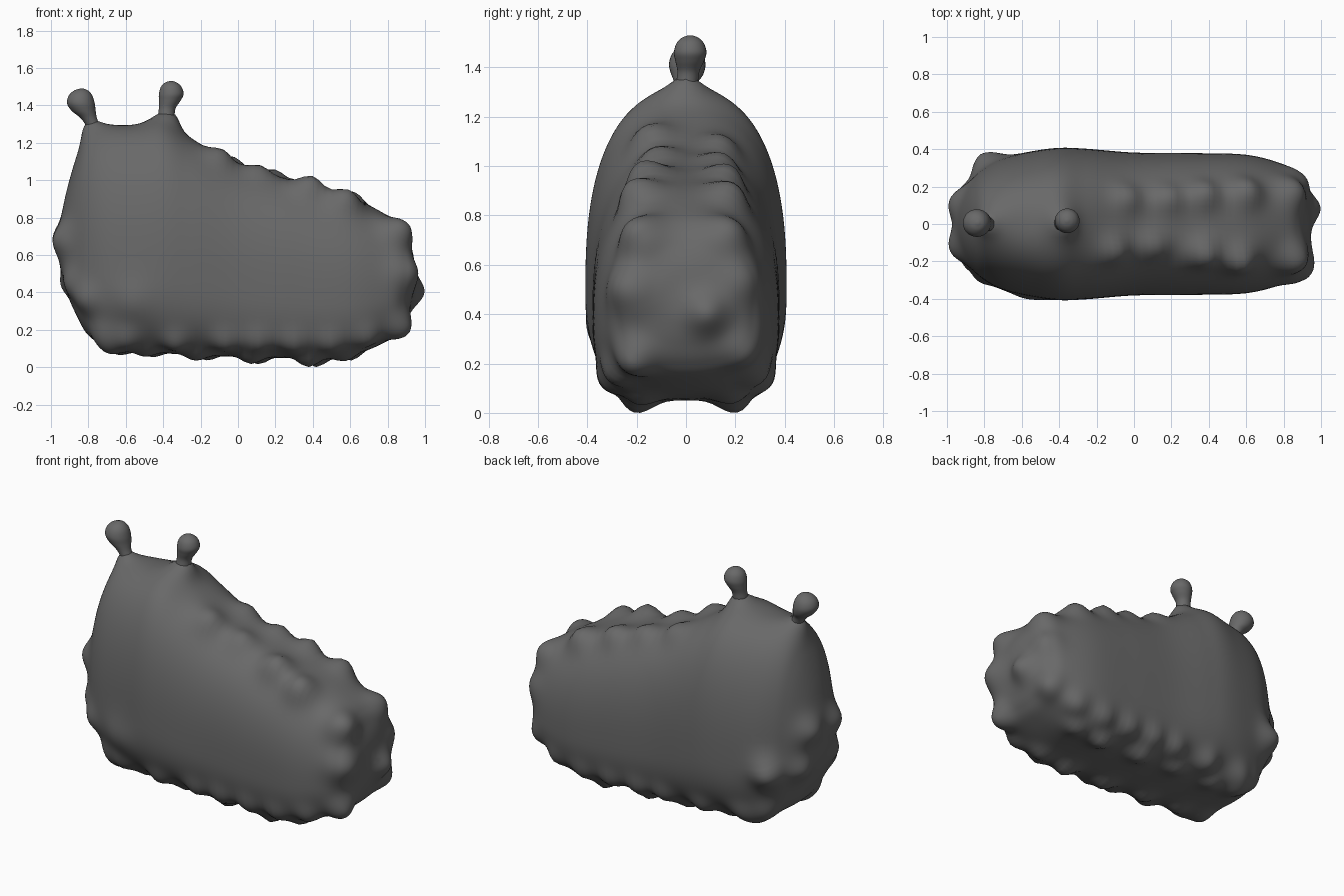
import bpy, bmesh, math
from mathutils import Vector

skin = bpy.data.materials.new("dark grey skin")
skin.diffuse_color = (0.14, 0.14, 0.14, 1)


def catmull(keys, steps):
    """Smoothly interpolate a list of tuples."""
    out = []
    for i in range(len(keys) - 1):
        p = [Vector(keys[min(max(i + k, 0), len(keys) - 1)]) for k in (-1, 0, 1, 2)]
        for s in range(steps):
            t = s / steps
            out.append(0.5 * (2 * p[1] + (p[2] - p[0]) * t
                              + (2 * p[0] - 5 * p[1] + 4 * p[2] - p[3]) * t * t
                              + (3 * p[1] - p[0] - 3 * p[2] + p[3]) * t ** 3))
    out.append(Vector(keys[-1]))
    return out


def loft(rings):
    """Skin closed rings of points and cap both ends."""
    bm = bmesh.new()
    rows = [[bm.verts.new(p) for p in ring] for ring in rings]
    n = len(rows[0])
    for a, b in zip(rows, rows[1:]):
        for i in range(n):
            j = (i + 1) % n
            bm.faces.new((a[i], a[j], b[j], b[i]))
    for row in (rows[0], rows[-1]):
        c = bm.verts.new(sum((v.co for v in row), Vector()) / n)
        for i in range(n):
            bm.faces.new((row[i], row[(i + 1) % n], c))
    bmesh.ops.recalc_face_normals(bm, faces=bm.faces)
    bm.normal_update()
    return bm


def finish(bm, name):
    mesh = bpy.data.meshes.new(name)
    for f in bm.faces:
        f.smooth = True
    bm.to_mesh(mesh)
    bm.free()
    mesh.materials.append(skin)
    ob = bpy.data.objects.new(name, mesh)
    bpy.context.collection.objects.link(ob)
    return ob


# Body stations: x, bottom, top, half width, roundness of the top and of the bottom
stations = [
    (-.955, .60, .70, .04, 2, 2), (-.945, .51, .80, .10, 2, 2),
    (-.912, .39, .96, .175, 2.1, 2.2), (-.86, .27, 1.13, .245, 2.2, 2.4),
    (-.80, .17, 1.235, .30, 2.25, 2.5), (-.70, .11, 1.28, .352, 2.3, 2.6),
    (-.55, .085, 1.295, .388, 2.4, 2.8), (-.40, .075, 1.305, .407, 2.45, 2.8),
    (-.25, .065, 1.22, .402, 2.5, 2.8), (0, .055, 1.085, .382, 2.5, 2.8),
    (.3, .05, .995, .379, 2.5, 2.8), (.6, .065, .91, .37, 2.4, 2.7),
    (.8, .14, .81, .318, 2.3, 2.4), (.875, .205, .745, .262, 2.2, 2.3),
    (.915, .285, .67, .20, 2.1, 2.1), (.937, .37, .60, .12, 2, 2),
    (.945, .45, .52, .03, 2, 2)]

SIDES = 112
rings = []
for x, zb, zt, hw, top, bottom in [(*k[:3], *k[3:]) for k in catmull(stations, 8)]:
    mid = zb + .36 * (zt - zb)
    ring = []
    for i in range(SIDES):
        a = math.tau * i / SIDES
        c, s = math.cos(a), math.sin(a)
        n, h = (top, zt - mid) if s > 0 else (bottom, mid - zb)
        ring.append((x, hw * math.copysign(abs(c) ** (2 / n), c),
                     mid + h * math.copysign(abs(s) ** (2 / n), s)))
    rings.append(ring)
body = loft(rings)

# Knobs: x, y, z, height, radius
knobs = [
    (-.96, -.13, .68, .053, .09), (-.95, .11, .69, .05, .09),
    (-.90, -.20, .45, .035, .08), (-.90, .14, .45, .04, .08),
    (-.78, .31, .45, .075, .09), (-.82, -.27, .36, .04, .08),
    (-.58, -.38, .35, .025, .11), (-.74, -.25, .14, .045, .08),
    (-.74, .25, .14, .045, .08),
    (.95, .08, .41, .058, .08), (.90, -.24, .51, .065, .10),
    (.89, .23, .53, .035, .09), (.87, -.21, .22, .075, .08),
    (.85, .23, .25, .045, .08), (.88, -.20, .74, .085, .09),
    (.86, .17, .74, .06, .09),
    # Swollen roots of the eye stalks
    (-.77, 0, 1.26, .03, .10), (-.765, 0, 1.26, .035, .05),
    (-.38, 0, 1.31, .03, .11), (-.37, 0, 1.31, .04, .06)]
# Two irregular rows along the back
for x, y, z, h, r in ((-.11, -.15, 1.13, .055, .085), (.11, -.12, 1.03, .045, .08),
                      (.36, -.15, .95, .08, .085), (.58, -.19, .87, .08, .085),
                      (-.03, .13, 1.08, .045, .08), (.17, .14, 1.01, .05, .08),
                      (.39, .16, .94, .065, .08), (.60, .17, .88, .065, .085)):
    knobs.append((x, y, z, h, r))
for side in (-1, 1):
    # Feet and side lobes along the lower edge
    for x, h in ((-.66, .045), (-.48, .04), (-.20, .045), (.10, .055), (.39, .07), (.60, .045)):
        knobs.append((x + .02 * side, side * .20, .05, h, .075))
    for x in (-.60, -.34, -.07, .12, .29, .50, .70):
        knobs.append((x, side * .31, .13, .045, .075))

base = [(v.co.copy(), v.normal.copy()) for v in body.verts]
for x, y, z, height, radius in knobs:
    p = Vector((x, y, z))
    p = min((b[0] for b in base), key=lambda q: (q - p).length_squared)
    for v, (co, no) in zip(body.verts, base):
        d = (co - p).length / radius
        if d < 3:
            v.co += no * height * math.exp(-d * d)
for v in body.verts:
    v.co.z = max(v.co.z, 0)
finish(body, "body")


# Eye stalks: thin neck rising out of the root, bulbous tip
def stalk(name, path):
    rings = [[(x + r * math.cos(math.tau * i / 28), y + r * math.sin(math.tau * i / 28), z)
              for i in range(28)] for x, y, z, r in catmull(path, 6)]
    finish(loft(rings), name)


stalk("front_eye_stalk", [
    (-.755, 0, 1.21, .02), (-.765, 0, 1.26, .036), (-.78, 0, 1.30, .038),
    (-.80, 0, 1.335, .045), (-.825, .005, 1.37, .064), (-.84, .005, 1.41, .074),
    (-.842, .005, 1.45, .064), (-.839, .005, 1.478, .039), (-.836, .005, 1.49, .008)])
stalk("rear_eye_stalk", [
    (-.378, 0, 1.24, .03), (-.38, 0, 1.31, .042), (-.383, .005, 1.345, .044),
    (-.378, .01, 1.385, .045), (-.365, .015, 1.425, .058), (-.357, .017, 1.46, .066),
    (-.357, .017, 1.497, .056), (-.358, .017, 1.52, .034), (-.358, .017, 1.53, .008)])
